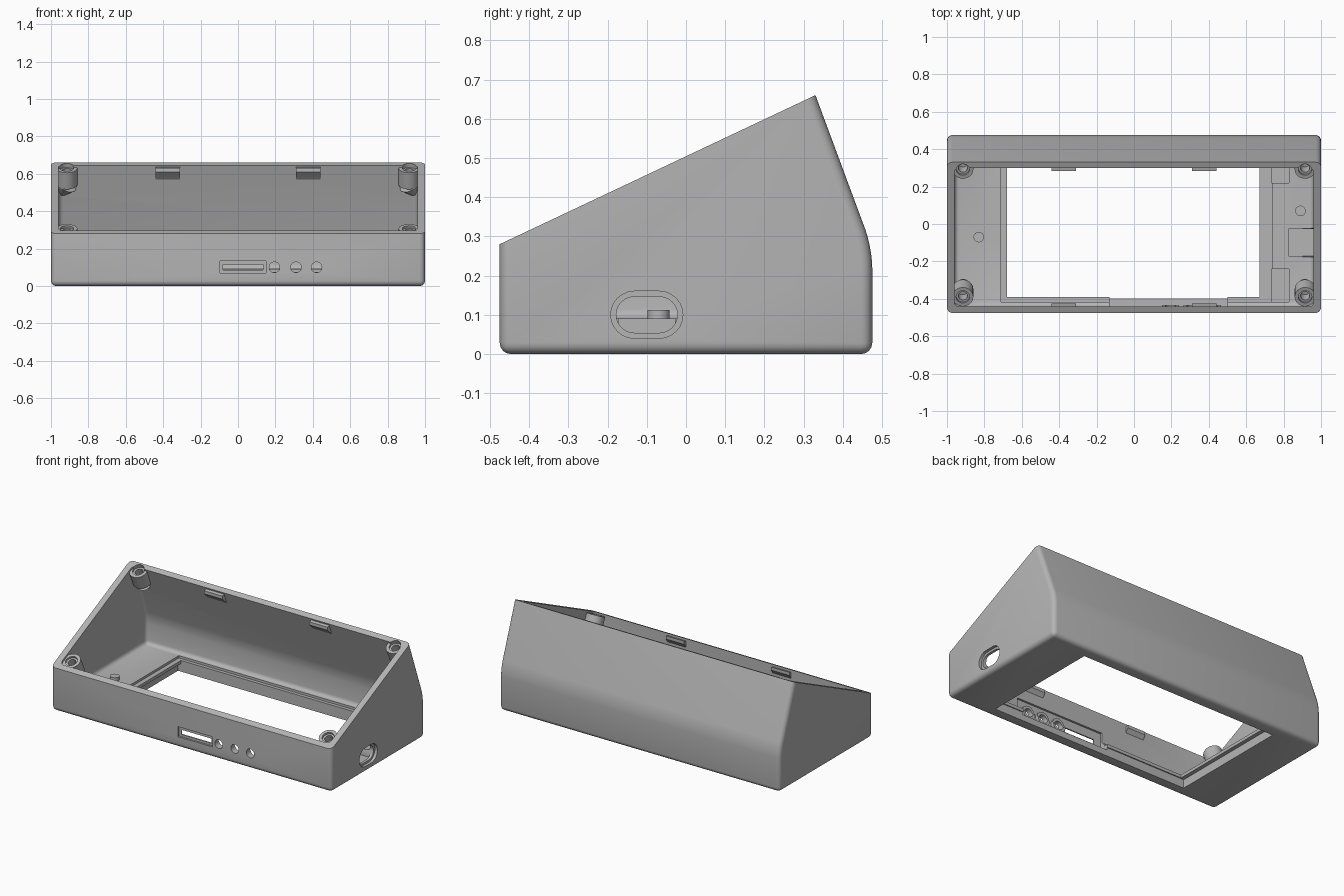
import bpy, bmesh, math
from mathutils import Vector, Matrix

cube = bpy.data.objects.get("Cube")
if cube:
    bpy.data.objects.remove(cube)

grey = bpy.data.materials.new("plain_grey")
grey.use_nodes = True
grey.diffuse_color = (0.46, 0.46, 0.46, 1)
grey.node_tree.nodes["Principled BSDF"].inputs["Base Color"].default_value = (0.46, 0.46, 0.46, 1)

RIM = Vector((0, 0.33, 0.66))               # point on the sloped rim plane
UP = Vector((0, -0.38, 0.805)).normalized()  # normal of that plane


def finish(bm, name):
    bmesh.ops.recalc_face_normals(bm, faces=bm.faces)
    me = bpy.data.meshes.new(name)
    bm.to_mesh(me)
    bm.free()
    me.materials.append(grey)
    ob = bpy.data.objects.new(name, me)
    bpy.context.collection.objects.link(ob)
    return ob


def prism_bm(points, x0, x1):
    """Extrude a (y, z) profile along x."""
    bm = bmesh.new()
    face = bm.faces.new([bm.verts.new((x0, y, z)) for y, z in points])
    res = bmesh.ops.extrude_face_region(bm, geom=[face])
    verts = [v for v in res["geom"] if isinstance(v, bmesh.types.BMVert)]
    bmesh.ops.translate(bm, verts=verts, vec=(x1 - x0, 0, 0))
    bmesh.ops.recalc_face_normals(bm, faces=bm.faces)
    return bm


def prism(name, points, x0, x1):
    return finish(prism_bm(points, x0, x1), name)


def box(name, x0, x1, y0, y1, z0, z1):
    return prism(name, [(y0, z0), (y1, z0), (y1, z1), (y0, z1)], x0, x1)


def rod(name, a, b, r1, r2=None):
    a, b = Vector(a), Vector(b)
    d = b - a
    bm = bmesh.new()
    m = Matrix.Translation((a + b) / 2) @ d.to_track_quat("Z", "Y").to_matrix().to_4x4()
    bmesh.ops.create_cone(bm, cap_ends=True, segments=32, radius1=r1,
                          radius2=r1 if r2 is None else r2, depth=d.length, matrix=m)
    return finish(bm, name)


def combine(target, tools, op="DIFFERENCE"):
    """Boolean each tool into the target and remove the tool."""
    for tool in tools:
        mod = target.modifiers.new("cut", "BOOLEAN")
        mod.operation, mod.solver, mod.object = op, "EXACT", tool
        bpy.context.view_layer.objects.active = target
        bpy.ops.object.modifier_apply(modifier=mod.name)
        bpy.data.objects.remove(tool)


def rounded_body(name, points, half, radius, kink):
    """Prism with its back crease softened and all sharper edges rounded."""
    bm = prism_bm(points, -half, half)
    crease = [e for e in bm.edges if 0.1 < e.calc_face_angle(0) < 0.5]
    bmesh.ops.bevel(bm, geom=crease, offset=kink, segments=5, profile=0.5, affect="EDGES")
    sharp = [e for e in bm.edges if e.calc_face_angle(0) > 0.6]
    bmesh.ops.bevel(bm, geom=sharp, offset=radius, segments=4, profile=0.5, affect="EDGES")
    return bm


# Outer body, sliced along the sloped rim
bm = rounded_body("body", [(-0.475, 0), (0.475, 0), (0.475, 0.27), (0.256, 0.86), (-0.475, 0.6)],
                  1.0, 0.028, 0.05)
cut = bmesh.ops.bisect_plane(bm, geom=bm.verts[:] + bm.edges[:] + bm.faces[:],
                             plane_co=RIM, plane_no=UP, clear_outer=True)
bmesh.ops.holes_fill(bm, edges=[e for e in cut["geom_cut"] if isinstance(e, bmesh.types.BMEdge)])
case = finish(bm, "enclosure_shell")

# Cavity; anything subtracted from it stays as solid inside the case
cavity = finish(rounded_body("cavity", [(-0.442, 0.09), (0.44, 0.09), (0.44, 0.264),
                                        (0.22, 0.855), (-0.442, 0.65)], 0.96, 0.025, 0.04), "cavity")


def on_rim(x, y, depth):
    z = RIM.z + (y - RIM.y) * 0.38 / 0.805
    return Vector((x, y, z)) - UP * depth


solids, screw_holes = [], []
for x in (-0.915, 0.915):
    for y in (-0.395, 0.288):
        solids.append(rod("screw_boss", on_rim(x, y, 0.012), on_rim(x, y, 0.11), 0.056))
        tip = on_rim(x, y, 0.16) + Vector((math.copysign(0.03, x), math.copysign(0.02, y), 0))
        solids.append(rod("boss_taper", on_rim(x, y, 0.108), tip, 0.055, 0.02))
        screw_holes.append(rod("screw_hole", on_rim(x, y, -0.05), on_rim(x, y, 0.09), 0.024))
        screw_holes.append(rod("screw_sink", on_rim(x, y, -0.02), on_rim(x, y, 0.025), 0.036))

# Lid clips on the front and back rims, and the floor pegs
for x in (-0.375, 0.375):
    solids.append(prism("back_clip", [(0.34, 0.645), (0.283, 0.63), (0.283, 0.61),
                                      (0.325, 0.57), (0.37, 0.6)], x - 0.065, x + 0.065))
    solids.append(prism("front_clip", [(-0.46, 0.275), (-0.424, 0.285), (-0.424, 0.265),
                                       (-0.445, 0.235), (-0.46, 0.235)], x - 0.065, x + 0.065))
for x, y in ((-0.83, -0.07), (0.89, 0.07)):
    solids.append(rod("floor_peg", (x, y, 0.05), (x, y, 0.112), 0.028))
combine(cavity, solids)
combine(case, [cavity] + screw_holes)

# Stepped window through the floor
combine(case, [
    box("window_through", -0.68, 0.67, -0.39, 0.39, -0.1, 0.2),
    box("window_top_step", -0.71, 0.74, -0.417, 0.412, 0.075, 0.13),
    box("window_bottom_step", -0.705, 0.705, -0.397, 0.396, -0.1, 0.055),
    box("board_pocket_back", 0.735, 0.83, 0.22, 0.41, 0.06, 0.13),
    box("board_pocket_front", 0.735, 0.83, -0.418, -0.24, 0.06, 0.13),
])

# Pocket behind the front wall, keeping collars round the button holes
buttons = (0.195, 0.31, 0.42)
pocket = box("front_pocket", -0.13, 0.5, -0.455, -0.385, 0.04, 0.17)
combine(pocket, [rod("button_collar", (x, -0.47, 0.1), (x, -0.432, 0.1), 0.045) for x in buttons])
combine(case, [pocket])
combine(case, [rod("button_hole", (x, -0.6, 0.1), (x, -0.40, 0.1), 0.028) for x in buttons])

# Display slot in the front with a stepped edge
combine(case, [box("slot_step", -0.095, 0.15, -0.6, -0.463, 0.07, 0.135),
               box("slot_through", -0.08, 0.135, -0.6, -0.40, 0.085, 0.115)])


# Cable port in the side wall, with a wider outer recess and a channel in the floor
def stadium(half, r):
    cy, cz = -0.1, 0.1
    pts = []
    for side, start in ((1, -90), (-1, 90)):
        for i in range(13):
            a = math.radians(start + 15 * i)
            pts.append((cy + side * half + r * math.cos(a), cz + r * math.sin(a)))
    return pts


combine(case, [box("port_channel", 0.825, 0.965, -0.172, -0.028, 0.048, 0.2),
               prism("port_recess", stadium(0.032, 0.06), 0.982, 1.2),
               prism("port_through", stadium(0.032, 0.046), 0.9, 1.2)])

# Smooth shading on the rounded parts only
bpy.ops.object.select_all(action="DESELECT")
case.select_set(True)
bpy.context.view_layer.objects.active = case
bpy.ops.object.shade_smooth_by_angle(angle=math.radians(28))
